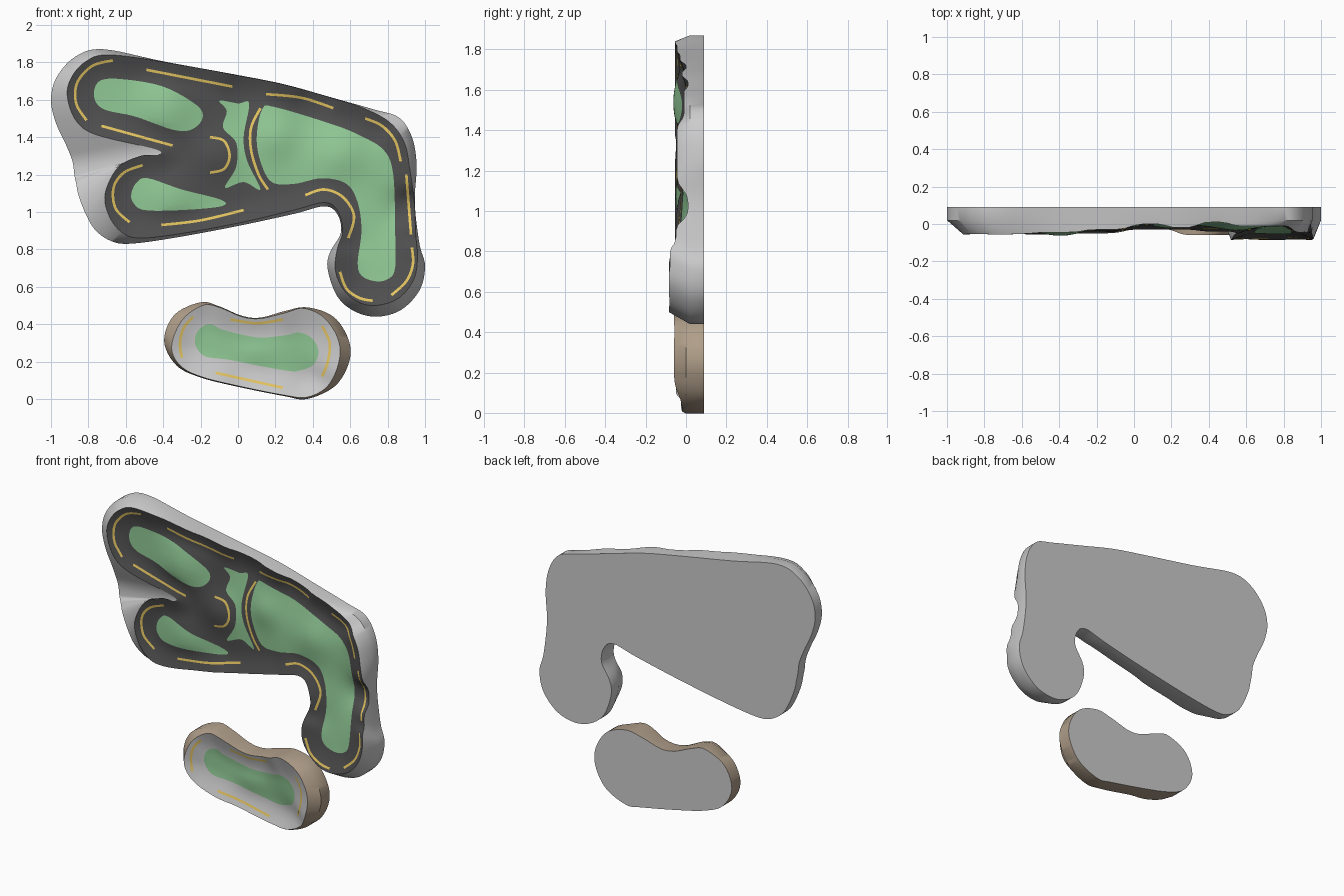
import bpy, math
from mathutils import Vector
from mathutils.geometry import delaunay_2d_cdt

BACK = 0.09


def material(name, rgb):
    m = bpy.data.materials.new(name)
    m.diffuse_color = (*rgb, 1)
    return m


ROAD = material("asphalt", (0.08, 0.08, 0.08))
GRASS = material("grass", (0.28, 0.58, 0.3))
LINE = material("line_yellow", (0.8, 0.57, 0.12))
TAN = material("tan_edge", (0.43, 0.34, 0.25))
GREY = material("grey", (0.6, 0.6, 0.6))


def spline(pts, closed=True, n=6):
    """Catmull-Rom curve through 2D points."""
    P, out = [Vector(p) for p in pts], []
    k = len(P)
    for i in range(k if closed else k - 1):
        a, b, c, d = [P[j % k] if closed else P[max(0, min(k - 1, j))] for j in range(i - 1, i + 3)]
        for s in range(n):
            t = s / n
            out.append(0.5 * (2 * b + (c - a) * t + (2 * a - 5 * b + 4 * c - d) * t * t
                              + (3 * b - a - 3 * c + d) * t ** 3))
    return out if closed else out + [P[-1]]


def inside(p, loop):
    r = False
    for a, b in zip(loop, loop[1:] + loop[:1]):
        if (a.y > p.y) != (b.y > p.y) and p.x < (b.x - a.x) * (p.y - a.y) / (b.y - a.y) + a.x:
            r = not r
    return r


def edge_dist(p, loop):
    best = 9
    for a, b in zip(loop, loop[1:] + loop[:1]):
        dx, dy = b.x - a.x, b.y - a.y
        t = ((p.x - a.x) * dx + (p.y - a.y) * dy) / (dx * dx + dy * dy + 1e-12)
        t = max(0, min(1, t))
        best = min(best, math.hypot(p.x - a.x - t * dx, p.y - a.y - t * dy))
    return best


def make(name, verts, faces, mats=(), smooth=40):
    me = bpy.data.meshes.new(name)
    me.from_pydata(verts, [], faces)
    for m in mats:
        me.materials.append(m)
    ob = bpy.data.objects.new(name, me)
    bpy.context.collection.objects.link(ob)
    bpy.ops.object.select_all(action='DESELECT')
    ob.select_set(True)
    bpy.context.view_layer.objects.active = ob
    bpy.ops.object.shade_smooth_by_angle(angle=math.radians(smooth))
    return ob


def rim_height(p, ctrl):
    ws = [((p.x - x) ** 2 + (p.y - z) ** 2 + 6e-4) ** -1.6 for x, z, _ in ctrl]
    return sum(w * c[2] for w, c in zip(ws, ctrl)) / sum(ws)


def bowl(loop, ctrl, depth, width, bumps):
    """Banked surface: rim height, sinking towards the inside, plus mounds."""
    def f(p):
        d = edge_dist(p, loop)
        t = min(1, d / width)
        y = rim_height(p, ctrl) + depth * math.sin(t * math.pi / 2)
        for x, z, amp, s in bumps:
            y -= t * amp * math.exp(-((p.x - x) ** 2 + (p.y - z) ** 2) / (s * s))
        return y
    return f


def patch(name, loop, f, lift, mats, step=0.022):
    """Filled outline draped on the banked surface."""
    pts = list(loop)
    x0, x1 = min(p.x for p in loop), max(p.x for p in loop)
    z0, z1 = min(p.y for p in loop), max(p.y for p in loop)
    for i in range(int((x1 - x0) / step) + 1):
        for j in range(int((z1 - z0) / step) + 1):
            p = Vector((x0 + i * step, z0 + (j + 0.5 * (i % 2)) * step))
            if inside(p, loop) and edge_dist(p, loop) > step * 0.4:
                pts.append(p)
    v, _, fc, *_ = delaunay_2d_cdt(pts, [], [list(range(len(loop)))], 1, 1e-5)
    return make(name, [(p.x, f(p) - lift, p.y) for p in v], fc, mats, 60)


def stripe(name, pts, f, w=0.007):
    c = spline(pts, False, 10)
    v = []
    for i, p in enumerate(c):
        t = (c[min(i + 1, len(c) - 1)] - c[max(i - 1, 0)]).normalized()
        for s in (w, -w):
            q = p + Vector((-t.y, t.x)) * s
            v.append((q.x, f(q) - 0.004, q.y))
    make(name, v, [(2 * i, 2 * i + 1, 2 * i + 3, 2 * i + 2) for i in range(len(c) - 1)], [LINE])


def body(name, front, back, f, mats, mid):
    """Sloped and upright sides plus the flat back."""
    n = len(front)
    v = []
    for a, b in zip(front, back):
        y = f(a)
        v += [(a.x, y, a.y), (b.x, max(mid, y + 0.01), b.y), (b.x, BACK, b.y)]
    fc = []
    for i in range(n):
        j = (i + 1) % n
        fc += [(3 * i + k, 3 * i + k + 1, 3 * j + k + 1, 3 * j + k) for k in (0, 1)]
    fc.append([3 * i + 2 for i in reversed(range(n))])
    ob = make(name, v, fc, mats, 40)
    if len(mats) > 1:
        ob.data.polygons[-1].material_index = 1


# Large course: front rim and matching back outline (x, z)
FRONT = [(-.68, 1.84), (-.82, 1.80), (-.90, 1.70), (-.91, 1.6), (-.86, 1.48), (-.75, 1.41), (-.44, 1.335),
         (-.43, 1.305), (-.52, 1.30), (-.64, 1.24), (-.71, 1.1), (-.69, .98), (-.62, .89), (-.52, .86),
         (-.3, .885), (0, .94), (.3, 1.01), (.46, 1.05), (.53, 1.01), (.56, .9), (.53, .8), (.52, .69),
         (.56, .59), (.64, .52), (.74, .5), (.86, .54), (.94, .64), (.96, .76), (.95, .88), (.943, 1.05),
         (.92, 1.22), (.89, 1.37), (.81, 1.48), (.67, 1.555), (.5, 1.61), (.25, 1.68), (0, 1.73), (-.3, 1.785)]
REAR = [(-.72, 1.87), (-.87, 1.83), (-.97, 1.72), (-1, 1.6), (-.975, 1.48), (-.92, 1.36), (-.885, 1.27),
        (-.875, 1.2), (-.865, 1.15), (-.85, 1.08), (-.81, .98), (-.76, .9), (-.68, .845), (-.58, .83),
        (-.35, .86), (0, .925), (.3, .99), (.46, 1.03), (.53, .99), (.55, .89), (.49, .78), (.48, .69),
        (.53, .55), (.62, .47), (.74, .44), (.87, .475), (.97, .58), (1, .71), (.97, .83), (.945, 1.05),
        (.955, 1.25), (.93, 1.4), (.86, 1.505), (.73, 1.547), (.5, 1.612), (.25, 1.682), (0, 1.732), (-.4, 1.805)]
RIM = [(-.7, 1.84, -.055), (-.9, 1.6, -.055), (-.7, 1.4, -.055), (-.43, 1.32, -.05), (-.7, 1.1, -.055),
       (-.5, .86, -.055), (-.2, .9, -.045), (.05, .95, -.03), (.25, 1, -.03), (.45, 1.05, -.04),
       (.56, .9, -.05), (.52, .7, -.085), (.74, .5, -.085), (.95, .65, -.085), (.96, .78, -.08),
       (.95, .88, -.05), (.945, 1.02, .01), (.92, 1.2, -.045), (.89, 1.37, -.045), (.78, 1.5, -.01),
       (.6, 1.57, -.01), (.43, 1.63, .01), (.25, 1.68, -.02), (.1, 1.71, 0), (-.15, 1.76, -.03),
       (-.4, 1.8, -.045)]
front = spline(FRONT)
big = bowl(front, RIM, 0.03, 0.14, [(-.38, 1.55, .045, .17), (-.35, 1.07, .03, .15), (-.12, 1.3, .03, .12),
                                    (.2, 1.4, .03, .12), (.55, 1.32, .035, .14)])
body("course_base", front, spline(REAR), big, [], 0.02)
patch("road_surface", front, big, 0, [ROAD])

# Grass infields of the large course
GREENS = {
    "upper_infield": [(-.77, 1.62), (-.74, 1.7), (-.62, 1.71), (-.4, 1.67), (-.22, 1.57), (-.19, 1.5),
                      (-.25, 1.44), (-.35, 1.44), (-.55, 1.51), (-.72, 1.55)],
    "lower_infield": [(-.57, 1.1), (-.54, 1.16), (-.48, 1.18), (-.3, 1.12), (-.09, 1.065), (-.09, 1.03),
                      (-.3, 1.01), (-.5, 1.01), (-.56, 1.05)],
    "middle_infield": [(-.1, 1.595), (-.06, 1.54), (-.08, 1.45), (-.01, 1.37), (-.01, 1.24), (-.07, 1.13),
                       (.03, 1.16), (.12, 1.12), (.05, 1.27), (.03, 1.4), (.06, 1.58), (0, 1.58)],
}
for name, pts in GREENS.items():
    patch(name, spline(pts), big, 0.003, [GRASS])
patch("right_infield", spline([(.13, 1.55), (.2, 1.56), (.5, 1.47), (.65, 1.41), (.78, 1.33), (.83, 1.2),
      (.84, .9), (.84, .7), (.8, .64), (.73, .63), (.66, .66), (.64, .73), (.66, .9), (.64, 1.05),
      (.58, 1.15), (.45, 1.18), (.3, 1.15), (.18, 1.16), (.12, 1.27), (.1, 1.4)]), big, 0.003, [GRASS])

# Yellow dashes on the road
DASHES = [
    [(-.67, 1.81), (-.78, 1.78), (-.86, 1.69), (-.865, 1.58), (-.81, 1.49)], [(-.73, 1.46), (-.35, 1.355)],
    [(-.15, 1.4), (-.075, 1.38), (-.045, 1.3), (-.075, 1.23), (-.15, 1.21)],
    [(-.51, 1.25), (-.61, 1.21), (-.665, 1.13), (-.655, 1.02), (-.58, .945)],
    [(-.41, .93), (-.2, .955), (.03, 1.01)], [(.36, 1.09), (.46, 1.12), (.56, 1.08), (.62, .98), (.59, .86)],
    [(.545, .68), (.58, .59), (.65, .54), (.72, .525)], [(.82, .555), (.9, .63), (.935, .72), (.93, .81)],
    [(.925, .88), (.9, 1.2)], [(.87, 1.27), (.84, 1.38), (.77, 1.46), (.68, 1.5)],
    [(.51, 1.555), (.34, 1.61), (.15, 1.63)], [(-.03, 1.67), (-.49, 1.76)],
    [(.12, 1.555), (.07, 1.45), (.07, 1.33), (.11, 1.2), (.16, 1.12)]]
for i, d in enumerate(DASHES):
    stripe(f"road_dash_{i}", d, big)

# Small course: tan sides, grey bowl, grass floor
S_FRONT = [(-.355, .28), (-.3, .42), (-.19, .5), (-.1, .49), (.02, .44), (.12, .43), (.25, .46), (.35, .485),
           (.46, .435), (.535, .32), (.54, .2), (.48, .07), (.37, .01), (.25, .02), (0, .07), (-.2, .12), (-.31, .18)]
S_REAR = [(-.395, .31), (-.34, .45), (-.2, .517), (-.1, .495), (.02, .445), (.12, .435), (.25, .47), (.37, .49),
          (.51, .44), (.59, .32), (.595, .2), (.52, .07), (.37, .0), (.25, .015), (0, .065), (-.2, .115), (-.33, .18)]
S_RIM = [(-.35, .3, -.055), (.1, .43, -.025), (.54, .25, -.06), (.37, .01, -.02), (-.2, .1, -.05),
         (.1, .05, -.025), (-.19, .5, -.045), (.35, .48, -.06)]
sf = spline(S_FRONT)
small = bowl(sf, S_RIM, 0.035, 0.16, [(.1, .25, .01, .1)])
body("small_base", sf, spline(S_REAR), small, [TAN, GREY], 0.0)
patch("small_bowl", sf, small, 0, [GREY])
patch("small_infield", spline([(-.23, .3), (-.21, .37), (-.15, .4), (-.08, .37), (.1, .33), (.25, .34),
      (.33, .355), (.4, .32), (.43, .25), (.4, .18), (.32, .15), (.27, .15), (.1, .18), (-.05, .21),
      (-.18, .23)]), small, 0.003, [GRASS])
for i, d in enumerate([[(-.24, .44), (-.29, .38), (-.31, .3), (-.3, .22)], [(-.04, .425), (.1, .405), (.24, .425)],
                       [(.45, .39), (.49, .3), (.48, .2), (.45, .12)], [(-.12, .14), (.24, .06)]]):
    stripe(f"small_dash_{i}", d, small)
